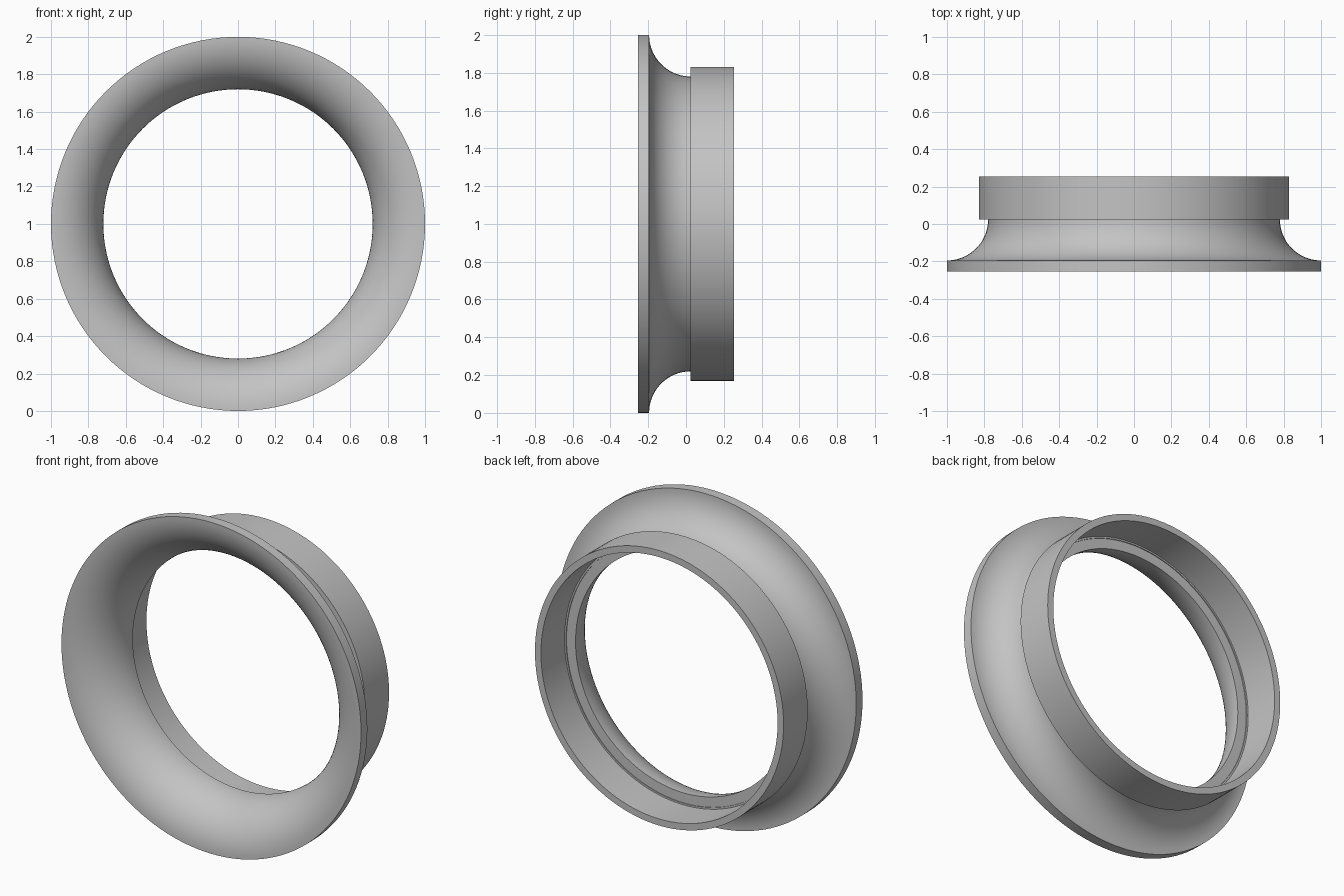
import bpy, bmesh, math
from mathutils import Vector

cube = bpy.data.objects.get("Cube")
if cube:
    bpy.data.objects.remove(cube, do_unlink=True)

STEPS = 128
AXIS = Vector((0, 0, 1))      # point on the centre line, at height 1

grey = bpy.data.materials.new("satin grey")
grey.use_nodes = True
colour = (0.55, 0.55, 0.55, 1)
grey.diffuse_color = colour
grey.node_tree.nodes["Principled BSDF"].inputs["Base Color"].default_value = colour


def revolve(name, profile):
    """Spin a closed (radius, y) outline about the horizontal centre line."""
    bm = bmesh.new()
    verts = [bm.verts.new((r, y, 1)) for r, y in profile]
    edges = [bm.edges.new((v, verts[i - 1])) for i, v in enumerate(verts)]
    bmesh.ops.spin(bm, geom=verts + edges, cent=AXIS, axis=(0, 1, 0),
                   angle=math.tau, steps=STEPS, use_merge=True)
    bmesh.ops.remove_doubles(bm, verts=bm.verts, dist=0.0001)
    bmesh.ops.recalc_face_normals(bm, faces=bm.faces)
    mesh = bpy.data.meshes.new(name)
    bm.to_mesh(mesh)
    bm.free()
    mesh.materials.append(grey)
    obj = bpy.data.objects.new(name, mesh)
    bpy.context.collection.objects.link(obj)
    bpy.ops.object.select_all(action='DESELECT')
    obj.select_set(True)
    bpy.context.view_layer.objects.active = obj
    bpy.ops.object.shade_smooth_by_angle(angle=math.radians(30))
    return obj


def quarter_arc(radius, count=20):
    """Concave flare from the throat out to the lip."""
    angles = [math.pi / 2 * i / count for i in range(count + 1)]
    return [(1 - radius * math.cos(a), 0.025 - radius * math.sin(a)) for a in angles]


# Flared bell: two concentric arcs give an even wall and a cylindrical lip
revolve("flared_bell", quarter_arc(0.28) + quarter_arc(0.22)[::-1])

# Plain collar that takes the pipe behind the bell
revolve("rear_collar", [(0.78, 0.025), (0.83, 0.025), (0.83, 0.255), (0.79, 0.255), (0.79, 0.03), (0.78, 0.03)])
